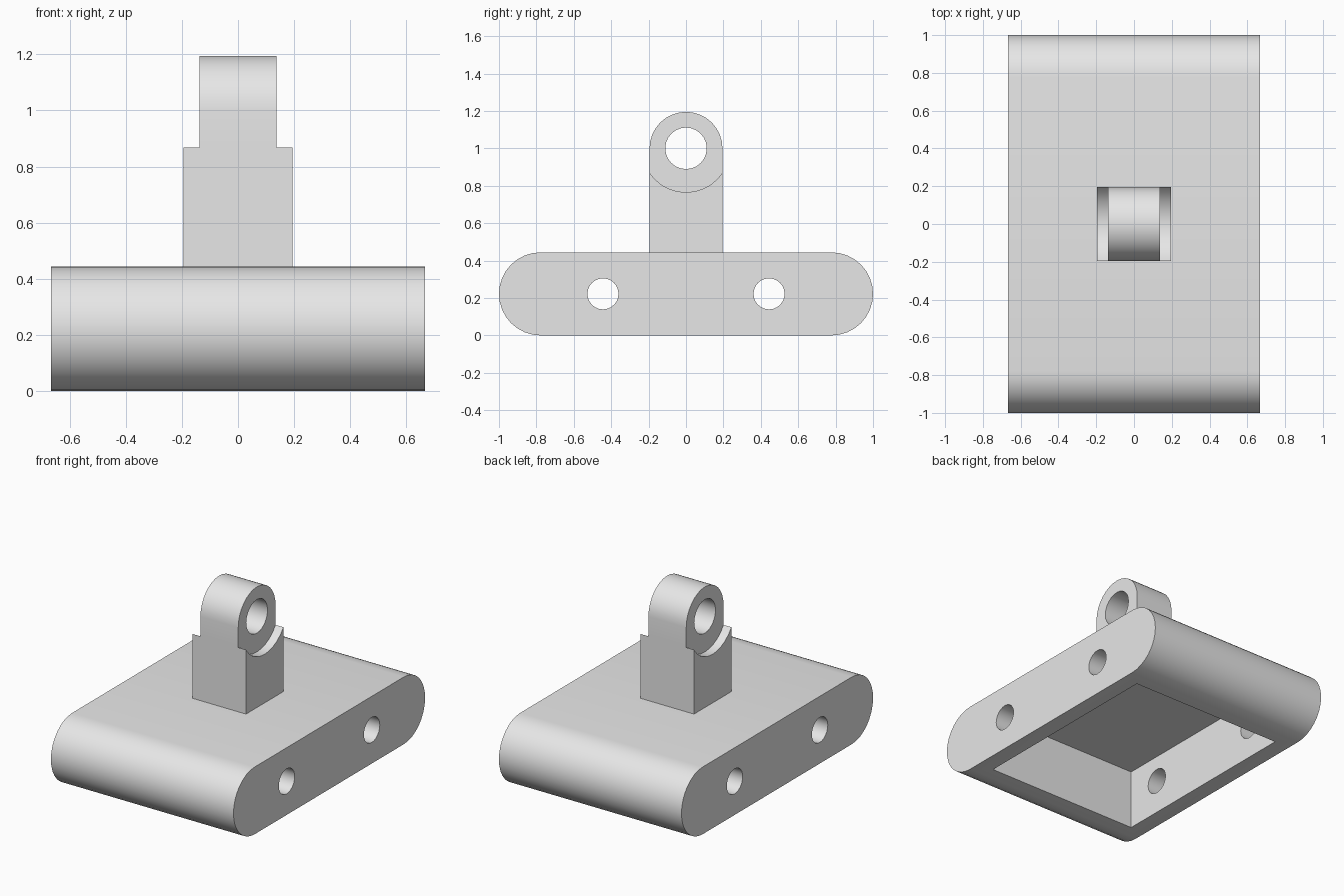
import bpy, bmesh
from math import pi, sin, cos, radians

cube = bpy.data.objects.get("Cube")
if cube:
    bpy.data.objects.remove(cube, do_unlink=True)

grey = bpy.data.materials.new("plain grey")
grey.use_nodes = True
grey.diffuse_color = (0.8, 0.8, 0.8, 1)
grey.node_tree.nodes["Principled BSDF"].inputs["Base Color"].default_value = (0.8, 0.8, 0.8, 1)


def arc(cy, cz, r, start, end, steps):
    """Points on an arc in the y-z plane."""
    angles = [start + (end - start) * i / steps for i in range(steps + 1)]
    return [(cy + r * cos(a), cz + r * sin(a)) for a in angles]


def prism(name, profile, x0, x1):
    """Extrude a y-z profile from x0 to x1."""
    bm = bmesh.new()
    face = bm.faces.new([bm.verts.new((x0, y, z)) for y, z in profile])
    new = bmesh.ops.extrude_face_region(bm, geom=[face])["geom"]
    moved = [v for v in new if isinstance(v, bmesh.types.BMVert)]
    bmesh.ops.translate(bm, verts=moved, vec=(x1 - x0, 0, 0))
    bmesh.ops.recalc_face_normals(bm, faces=bm.faces)
    mesh = bpy.data.meshes.new(name)
    bm.to_mesh(mesh)
    bm.free()
    mesh.materials.append(grey)
    obj = bpy.data.objects.new(name, mesh)
    bpy.context.collection.objects.link(obj)
    return obj


def rod(name, y, z, r, x0, x1, sides):
    return prism(name, arc(y, z, r, 0, 2 * pi, sides)[:-1], x0, x1)


def cut(obj, cutters):
    """Subtract each cutter, remove it, then smooth the curved faces."""
    bpy.ops.object.select_all(action="DESELECT")
    bpy.context.view_layer.objects.active = obj
    obj.select_set(True)
    for cutter in cutters:
        mod = obj.modifiers.new("cut", "BOOLEAN")
        mod.operation = "DIFFERENCE"
        mod.solver = "EXACT"
        mod.object = cutter
        bpy.ops.object.modifier_apply(modifier=mod.name)
        bpy.data.objects.remove(cutter, do_unlink=True)
    bpy.ops.object.shade_smooth_by_angle(angle=radians(30))


# Base: long block with half-round ends
R = 0.222
END = 1 - R
HALF_X = 0.667
outline = arc(END, R, R, -pi / 2, pi / 2, 16) + arc(-END, R, R, pi / 2, 3 * pi / 2, 16)
base = prism("base", outline, -HALF_X, HALF_X)

# Pocket underneath and the two cross holes
PY, DEPTH = 0.69, 0.395
pocket = prism("pocket_cutter", [(-PY, -0.1), (PY, -0.1), (PY, DEPTH), (-PY, DEPTH)], -0.556, 0.556)
holes = [rod("hole_cutter", y, R, 0.083, -1, 1, 24) for y in (-0.444, 0.444)]
cut(base, [pocket] + holes)

# Post: square stem with a round-topped lug
W, EYE_Z = 0.195, 1.0
stem = [(-W, 0.43), (W, 0.43)] + arc(0, EYE_Z, W, 0, pi, 16)
post = prism("post", stem, -W, W)

# Round shoulders on both sides and the eye through the lug
shoulders = [rod("shoulder_cutter", 0, EYE_Z, 0.235, s * 0.138, s * 0.4, 32) for s in (-1, 1)]
eye = rod("eye_cutter", 0, EYE_Z, 0.111, -0.5, 0.5, 24)
cut(post, shoulders + [eye])
